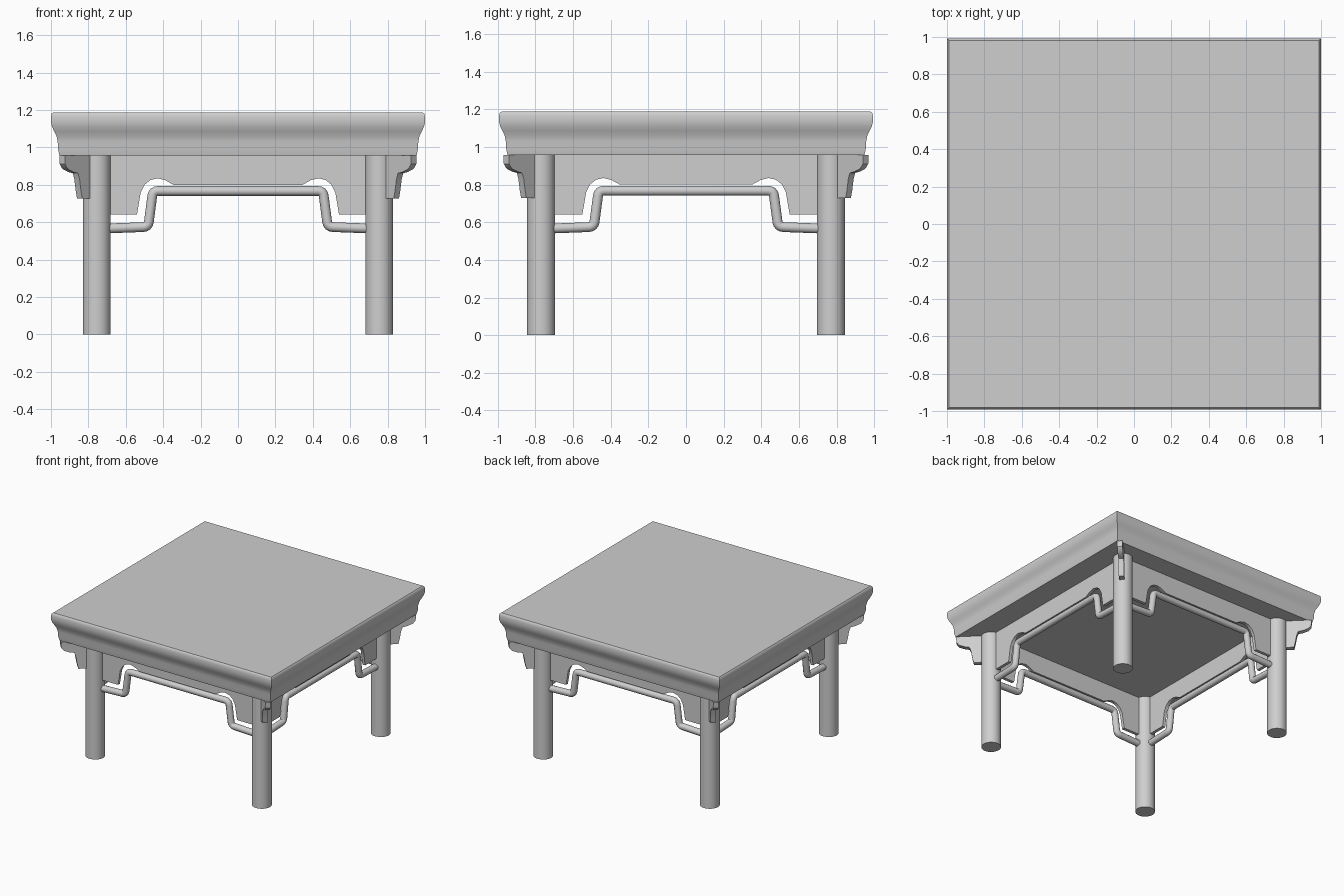
import bpy, bmesh, math
from mathutils import Vector, Matrix

if "Cube" in bpy.data.objects:
    bpy.data.objects.remove(bpy.data.objects["Cube"])

LX, LY = 0.755, 0.77      # leg centres
ZT = 0.957                # underside of the top

grey = bpy.data.materials.new("plain grey")
grey.diffuse_color = (0.62, 0.62, 0.62, 1)
grey.use_nodes = True
grey.node_tree.nodes["Principled BSDF"].inputs["Base Color"].default_value = grey.diffuse_color


def finish(name, bm, mat=None, angle=35):
    if mat is not None:
        bmesh.ops.transform(bm, matrix=mat, verts=bm.verts)
    bmesh.ops.recalc_face_normals(bm, faces=bm.faces)
    me = bpy.data.meshes.new(name)
    bm.to_mesh(me)
    bm.free()
    me.materials.append(grey)
    ob = bpy.data.objects.new(name, me)
    bpy.context.collection.objects.link(ob)
    bpy.ops.object.select_all(action='DESELECT')
    ob.select_set(True)
    bpy.context.view_layer.objects.active = ob
    bpy.ops.object.shade_smooth_by_angle(angle=math.radians(angle))
    return ob


def plate(name, outline, thick, mat):
    """Flat outline in the local xz plane, given thickness along y."""
    bm = bmesh.new()
    f = bm.faces.new([bm.verts.new((x, -thick / 2, z)) for x, z in outline])
    ext = bmesh.ops.extrude_face_region(bm, geom=[f])["geom"]
    bmesh.ops.translate(bm, vec=(0, thick, 0),
                        verts=[v for v in ext if isinstance(v, bmesh.types.BMVert)])
    return finish(name, bm, mat)


def rounded(points, r=0.028, n=4):
    """Round the inner corners of a path."""
    pts = [Vector((x, 0, z)) for x, z in points]
    out = [pts[0]]
    for a, b, c in zip(pts, pts[1:], pts[2:]):
        p, q = b + (a - b).normalized() * r, b + (c - b).normalized() * r
        for i in range(n + 1):
            t = i / n
            out.append(p * (1 - t) ** 2 + b * 2 * t * (1 - t) + q * t * t)
    return out + [pts[-1]]


def tube(name, path, radius, mat):
    cu = bpy.data.curves.new(name, 'CURVE')
    cu.dimensions = '3D'
    cu.bevel_depth, cu.bevel_resolution, cu.use_fill_caps = radius, 4, True
    sp = cu.splines.new('POLY')
    sp.points.add(len(path) - 1)
    for p, co in zip(sp.points, path):
        p.co = (*co, 1)
    tmp = bpy.data.objects.new("rail_path", cu)
    bpy.context.collection.objects.link(tmp)
    me = bpy.data.meshes.new_from_object(tmp)
    bm = bmesh.new()
    bm.from_mesh(me)
    bpy.data.objects.remove(tmp)
    bpy.data.curves.remove(cu)
    bpy.data.meshes.remove(me)
    return finish(name, bm, mat, 50)


# table top: square rings following the moulded edge profile (inset, height)
profile = [(.045, ZT), (.038, .99), (.036, 1.03), (.030, 1.06), (.018, 1.085),
           (.006, 1.11), (0, 1.135), (0, 1.165), (.004, 1.18), (.012, 1.187)]
bm = bmesh.new()
rings = [[bm.verts.new((sx * (1 - d), sy * (.993 - d), z))
          for sx, sy in ((-1, -1), (1, -1), (1, 1), (-1, 1))] for d, z in profile]
for lo, hi in zip(rings, rings[1:]):
    for i in range(4):
        j = (i + 1) % 4
        bm.faces.new((lo[i], lo[j], hi[j], hi[i]))
bm.faces.new(rings[0])
bm.faces.new(rings[-1])
finish("table_top", bm)

# legs and the diagonal corner brackets
bracket = [(0, ZT), (.262, ZT), (.260, .91), (.240, .885), (.195, .868),
           (.162, .862), (.150, .83), (.140, .77), (.130, .728), (0, .728)]
for sx in (-1, 1):
    for sy in (-1, 1):
        tag = ("front" if sy < 0 else "back") + ("_left" if sx < 0 else "_right")
        bm = bmesh.new()
        bmesh.ops.create_cone(bm, cap_ends=True, segments=32, radius1=.074, radius2=.074,
                              depth=ZT, matrix=Matrix.Translation((sx * LX, sy * LY, ZT / 2)))
        finish(tag + "_leg", bm)
        mat = (Matrix.Translation((sx * LX, sy * LY, 0))
               @ Matrix.Rotation(math.atan2(sy, sx), 4, 'Z'))
        plate(tag + "_bracket", bracket, .04, mat)

# aprons and stepped rails on the four sides
half = [(LX, .64), (.54, .64), (.53, .70), (.52, .76), (.50, .80), (.47, .825),
        (.43, .835), (.39, .825), (.345, .80)]
apron = [(-LX, ZT), (LX, ZT)] + half + [(-x, z) for x, z in reversed(half)]
rail_half = [(-.74, .565), (-.48, .575), (-.455, .767)]
rail = rounded(rail_half + [(-x, z) for x, z in reversed(rail_half)])
for i, side in enumerate(("front", "right", "back", "left")):
    along, out = (LX, LY) if i % 2 == 0 else (LY, LX)
    mat = (Matrix.Rotation(i * math.pi / 2, 4, 'Z') @ Matrix.Translation((0, -out, 0))
           @ Matrix.Diagonal((along / LX, 1, 1, 1)))
    plate(side + "_apron", apron, .025, mat)
    tube(side + "_rail", rail, .026, mat)
